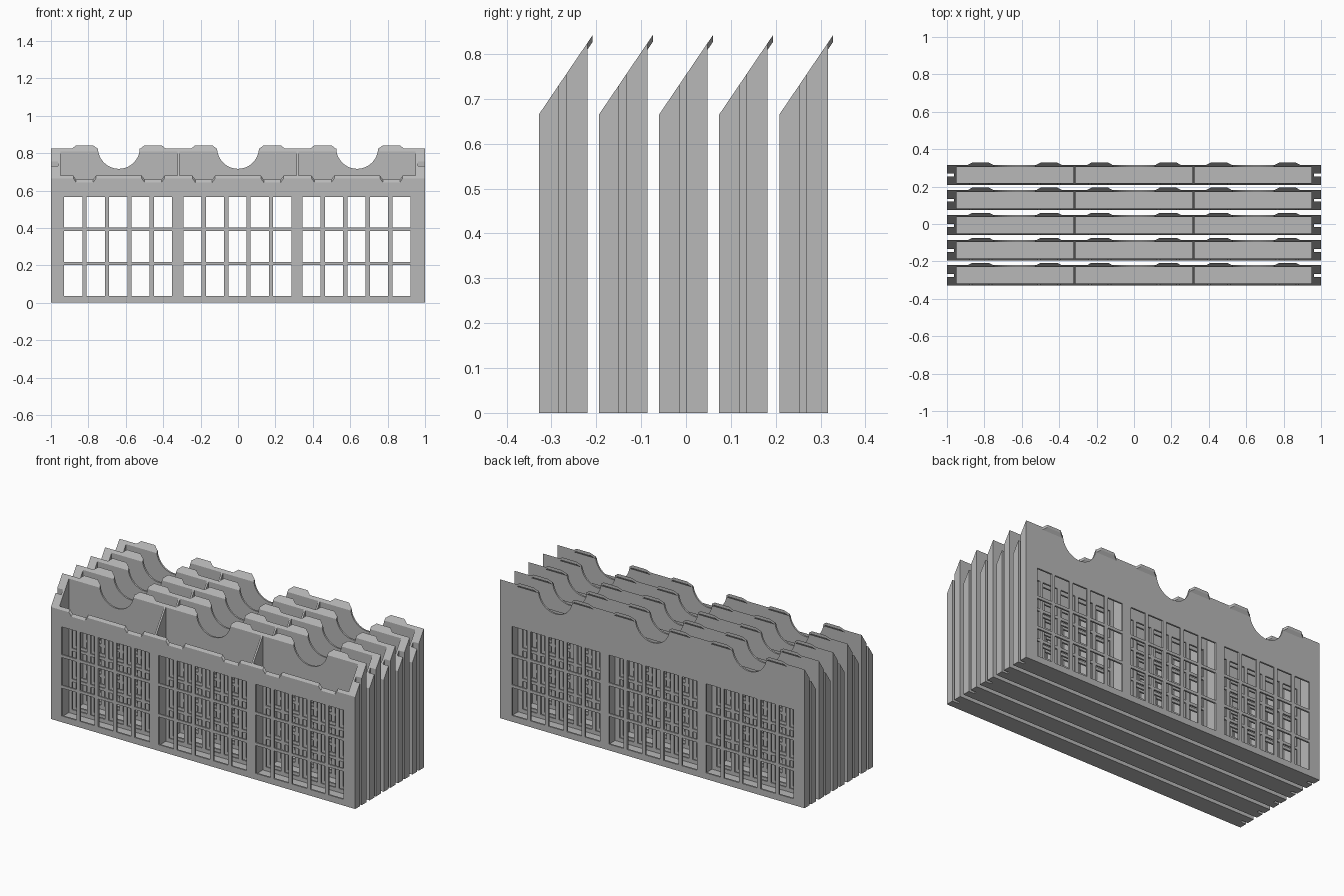
import bpy, bmesh, math

old = bpy.data.objects.get("Cube")
if old:
    bpy.data.objects.remove(old, do_unlink=True)

grey = bpy.data.materials.new("plain grey")
grey.use_nodes = True
colour = (0.48, 0.48, 0.48, 1)
grey.diffuse_color = colour
grey.node_tree.nodes["Principled BSDF"].inputs["Base Color"].default_value = colour

DEPTH = 0.108      # one box, front to back
WALL = 0.01
PITCH = 0.134      # spacing of the boxes
BAY = 0.637        # spacing of the three compartments
FRONT = -0.328


def slope(y):
    """Height of the slanted top at depth y."""
    return 0.665 + 1.475 * y


def prism(bm, loop_a, loop_b):
    a = [bm.verts.new(p) for p in loop_a]
    b = [bm.verts.new(p) for p in loop_b]
    n = len(a)
    bm.faces.new(a)
    bm.faces.new(b[::-1])
    for i in range(n):
        j = (i + 1) % n
        bm.faces.new((a[j], a[i], b[i], b[j]))


def box(bm, x0, x1, y0, y1, z0, z1):
    prism(bm, [(x0, y0, z0), (x1, y0, z0), (x1, y1, z0), (x0, y1, z0)],
          [(x0, y0, z1), (x1, y0, z1), (x1, y1, z1), (x0, y1, z1)])


def finish(bm, name):
    bmesh.ops.recalc_face_normals(bm, faces=bm.faces)
    mesh = bpy.data.meshes.new(name)
    bm.to_mesh(mesh)
    bm.free()
    obj = bpy.data.objects.new(name, mesh)
    bpy.context.scene.collection.objects.link(obj)
    return obj


centres = [-BAY, 0, BAY]
tab_centres = [c + s * 0.183 for c in centres for s in (-1, 1)]

# Solid body with slanted top
bm = bmesh.new()
profile = [(0, 0), (DEPTH, 0), (DEPTH, slope(DEPTH)), (0, slope(0))]
prism(bm, [(-1, y, z) for y, z in profile], [(1, y, z) for y, z in profile])
body = finish(bm, "slotted_box")
body.data.materials.append(grey)

cutters = []

# Three open compartments
bm = bmesh.new()
for c in centres:
    box(bm, c - 0.313, c + 0.313, WALL, DEPTH - WALL, 0.014, 1)
cutters.append(finish(bm, "compartment_cutter"))

# Window grid through front and back walls
bm = bmesh.new()
for c in centres:
    for col in range(5):
        x = c - 0.292 + col * 0.12
        for row in range(3):
            z = 0.037 + row * 0.182
            box(bm, x, x + 0.097, -0.05, DEPTH + 0.05, z, z + 0.165)
cutters.append(finish(bm, "window_cutter"))

# Full-height grooves in both ends
bm = bmesh.new()
for s in (-1, 1):
    x0, x1 = sorted((s * 0.963, s * 1.1))
    box(bm, x0, x1, 0.045, 0.061, -0.1, 1)
cutters.append(finish(bm, "groove_cutter"))

# Round finger scoops in the back wall
bm = bmesh.new()
for c in centres:
    ring = [(c + 0.112 * math.cos(a), 0.828 + 0.112 * math.sin(a))
            for a in (math.tau * i / 48 for i in range(48))]
    prism(bm, [(x, DEPTH - 0.03, z) for x, z in ring],
          [(x, DEPTH + 0.05, z) for x, z in ring])
cutters.append(finish(bm, "scoop_cutter"))

# Flared notches in the front lip
bm = bmesh.new()
for c in tab_centres:
    shape = [(-0.045, -0.022), (0.045, -0.022), (0.075, 0.02), (-0.075, 0.02)]
    prism(bm, *[[(c + x, y, slope(y) + z) for x, z in shape]
                for y in (-0.01, WALL + 0.008)])
cutters.append(finish(bm, "notch_cutter"))

for cutter in cutters:
    cutter.hide_render = True
    mod = body.modifiers.new(cutter.name, 'BOOLEAN')
    mod.operation = 'DIFFERENCE'
    mod.solver = 'EXACT'
    mod.object = cutter

graph = bpy.context.evaluated_depsgraph_get()
cut_mesh = bpy.data.meshes.new_from_object(body.evaluated_get(graph))
body.modifiers.clear()
for cutter in cutters:
    bpy.data.objects.remove(cutter, do_unlink=True)

# Tapered tabs along the back edge
bm = bmesh.new()
bm.from_mesh(cut_mesh)
for c in tab_centres:
    plan = [(-0.068, DEPTH), (0.068, DEPTH), (0.045, 0.12), (-0.045, 0.12)]
    prism(bm, *[[(c + x, y, slope(y) - d) for x, y in plan] for d in (0.015, 0)])
bmesh.ops.recalc_face_normals(bm, faces=bm.faces)
bm.to_mesh(cut_mesh)
bm.free()
body.data = cut_mesh

# Row of five identical boxes
body.name = "slotted_box_1"
body.location.y = FRONT
for i in range(1, 5):
    copy = bpy.data.objects.new(f"slotted_box_{i + 1}", cut_mesh)
    copy.location.y = FRONT + i * PITCH
    bpy.context.scene.collection.objects.link(copy)
